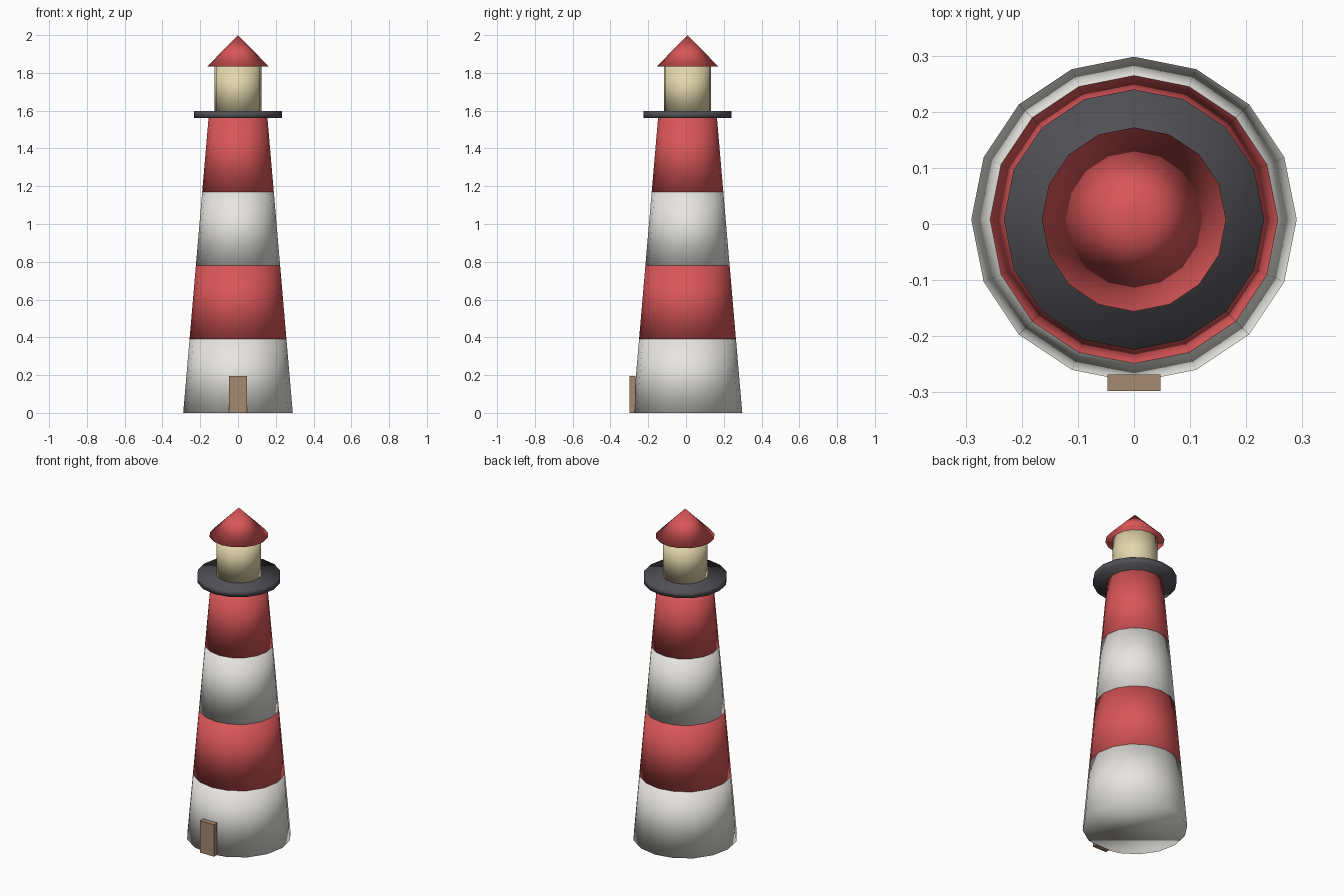
import bpy

cube = bpy.data.objects.get("Cube")
if cube:
    bpy.data.objects.remove(cube, do_unlink=True)

SIDES = 16
CENTRE_Y = 0.008  # the door projects forward, so the tower sits slightly back


def material(name, rgb):
    mat = bpy.data.materials.new(name)
    mat.use_nodes = True
    colour = (*rgb, 1.0)
    mat.diffuse_color = colour
    mat.node_tree.nodes["Principled BSDF"].inputs["Base Color"].default_value = colour
    return mat


red = material("red_paint", (0.70, 0.093, 0.097))
white = material("white_paint", (0.80, 0.79, 0.76))
charcoal = material("charcoal_metal", (0.082, 0.082, 0.092))
cream = material("cream_glass", (0.77, 0.68, 0.41))
brown = material("brown_wood", (0.38, 0.255, 0.16))


def drum(name, low, high, bottom_radius, top_radius, mat):
    """Capped, softly shaded frustum between two heights."""
    bpy.ops.mesh.primitive_cone_add(
        vertices=SIDES, radius1=bottom_radius, radius2=top_radius,
        depth=high - low, location=(0, CENTRE_Y, (low + high) / 2))
    obj = bpy.context.object
    obj.name = name
    obj.data.materials.append(mat)
    bpy.ops.object.shade_smooth()
    return obj


# Tapering tower in four painted bands
BAND, BASE, STEP = 0.39, 0.29, 0.0335
for i, name in enumerate(("base", "lower", "middle", "upper")):
    drum(f"{name}_tower_band", i * BAND, (i + 1) * BAND,
         BASE - i * STEP, BASE - (i + 1) * STEP, red if i % 2 else white)

# Gallery, lantern room and pointed roof
drum("gallery", 1.56, 1.597, 0.232, 0.232, charcoal)
drum("lantern_room", 1.597, 1.833, 0.125, 0.125, cream)
drum("roof", 1.833, 2.0, 0.164, 0, red)

# Door standing against the front wall
bpy.ops.mesh.primitive_cube_add(size=1, location=(0, -0.283, 0.0975))
door = bpy.context.object
door.name = "door"
door.scale = (0.095, 0.03, 0.195)
bpy.ops.object.transform_apply(location=False, rotation=False, scale=True)
door.data.materials.append(brown)
